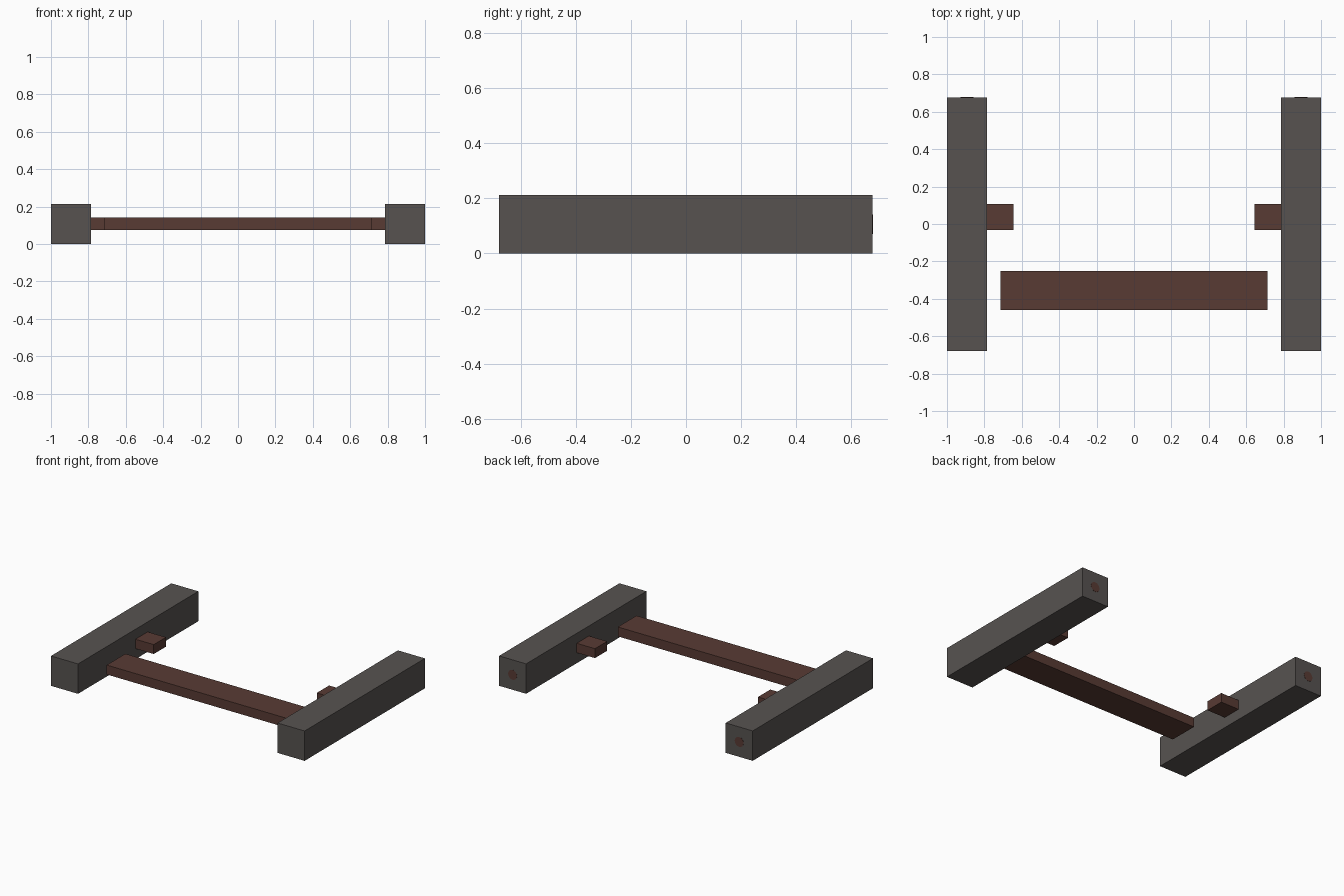
import bpy
import math

if "Cube" in bpy.data.objects:
    bpy.data.objects.remove(bpy.data.objects["Cube"])


def material(name, rgb):
    m = bpy.data.materials.new(name)
    m.diffuse_color = (*rgb, 1)
    m.use_nodes = True
    m.node_tree.nodes["Principled BSDF"].inputs["Base Color"].default_value = m.diffuse_color
    return m


grey = material("dark grey", (0.095, 0.086, 0.081))
brown = material("dark brown", (0.098, 0.043, 0.034))


def box(name, lo, hi, mat):
    centre = [(a + b) / 2 for a, b in zip(lo, hi)]
    bpy.ops.mesh.primitive_cube_add(size=1, location=centre)
    ob = bpy.context.object
    ob.name = name
    ob.scale = [b - a for a, b in zip(lo, hi)]
    bpy.ops.object.transform_apply(location=False, rotation=False, scale=True)
    ob.data.materials.append(mat)
    return ob


# Cross bar between the rails
box("cross_bar", (-0.713, -0.461, 0.075), (0.713, -0.25, 0.142), brown)

for side, label in ((-1, "left"), (1, "right")):
    def span(a, b):
        return sorted((side * a, side * b))

    # Square side rail
    x0, x1 = span(0.787, 1.0)
    box(label + "_rail", (x0, -0.678, 0), (x1, 0.677, 0.213), grey)

    # Small peg on the inner face of the rail
    x0, x1 = span(0.643, 0.79)
    box(label + "_peg", (x0, -0.031, 0.075), (x1, 0.107, 0.142), brown)

    # Round dowel end showing in the back of the rail
    bpy.ops.mesh.primitive_cylinder_add(
        vertices=16, radius=0.035, depth=0.006,
        location=(side * 0.8935, 0.675, 0.1065), rotation=(math.pi / 2, 0, 0))
    dowel = bpy.context.object
    dowel.name = label + "_dowel_end"
    dowel.data.materials.append(brown)
